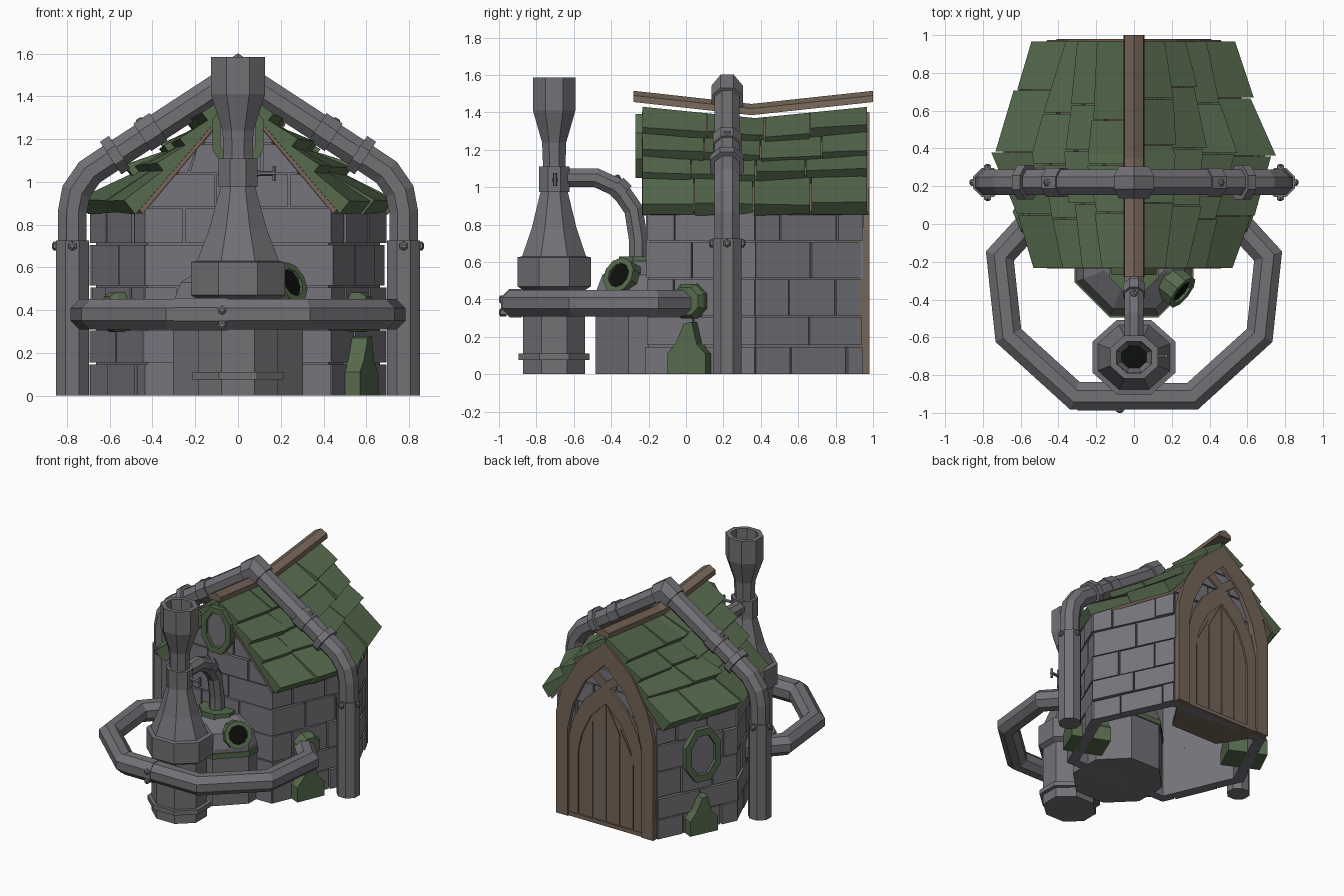
import bpy, bmesh, math, random
from mathutils import Vector as V, Matrix

if "Cube" in bpy.data.objects:
    bpy.data.objects.remove(bpy.data.objects["Cube"])
random.seed(4)

def material(name, c):
    m = bpy.data.materials.new(name)
    m.diffuse_color = (*c, 1)
    m.use_nodes = True
    m.node_tree.nodes["Principled BSDF"].inputs["Base Color"].default_value = m.diffuse_color
    return m
STONE = material("stone_grey", (.183, .179, .2))
METAL = material("metal_grey", (.168, .168, .183))
GREEN = material("moss_green", (.093, .144, .074))
WOOD = material("wood_brown", (.18, .13, .097))
DARK = material("hole_black", (.004, .005, .004))

def finish(name, bm, mat):
    bmesh.ops.recalc_face_normals(bm, faces=bm.faces)
    me = bpy.data.meshes.new(name)
    bm.to_mesh(me)
    me.materials.append(mat)
    bpy.context.collection.objects.link(bpy.data.objects.new(name, me))

def loft(bm, rings, closed=False, caps=True):
    """Skin consecutive rings of points."""
    rs = [[bm.verts.new(p) for p in r] for r in rings]
    n = len(rs[0])
    for i in range(len(rs) if closed else len(rs) - 1):
        a, b = rs[i], rs[(i + 1) % len(rs)]
        for k in range(n):
            bm.faces.new((a[k], a[(k + 1) % n], b[(k + 1) % n], b[k]))
    if caps and not closed:
        bm.faces.new(rs[0])
        bm.faces.new(rs[-1])

def frame(p, n):
    """Matrix at p: local x sideways, y up, z along n."""
    n = V(n).normalized()
    t = V((0, 0, 1)).cross(n)
    t = t.normalized() if t.length > 1e-4 else V((1, 0, 0))
    m = Matrix((t, n.cross(t), n)).transposed().to_4x4()
    m.translation = V(p)
    return m

def prism(name, pts, c0, c1, m, mat):
    bm = bmesh.new()
    loft(bm, [[m @ V((x, y, c)) for x, y in pts] for c in (c0, c1)])
    finish(name, bm, mat)

def band(name, outer, inner, c0, c1, m, mat, wrap=True):
    """Ring or arch with a rectangular section between two outlines."""
    bm = bmesh.new()
    loft(bm, [[m @ V((*o, c0)), m @ V((*o, c1)), m @ V((*i, c1)), m @ V((*i, c0))]
              for o, i in zip(outer, inner)], closed=wrap)
    finish(name, bm, mat)

def oval(rx, ry, n=8):
    return [(rx * math.cos(math.tau * (k + .5) / n), ry * math.sin(math.tau * (k + .5) / n)) for k in range(n)]

def lathe(name, prof, m, mat, n=8, closed=False):
    bm = bmesh.new()
    loft(bm, [[m @ V((x, y, z)) for x, y in oval(r, r, n)] for r, z in prof], closed)
    finish(name, bm, mat)

def pipe(name, path, r, nrm, mat=METAL):
    """Octagonal mitred sweep of a planar path with plane normal nrm."""
    bm, pts, nrm, rings = bmesh.new(), [V(p) for p in path], V(nrm), []
    for i, p in enumerate(pts):
        a = (p - pts[i - 1]).normalized() if i else (pts[1] - p).normalized()
        b = (pts[i + 1] - p).normalized() if i < len(pts) - 1 else a
        t = (a + b).normalized()
        side = nrm.cross(t) / max(.4, t.dot(a))
        rings.append([p + nrm * x * r + side * y * r for x, y in oval(1.04, 1.04)])
    loft(bm, rings)
    finish(name, bm, mat)

def bolt(p, n):
    lathe("bolt", [(.022, -.02), (.022, .012), (.01, .02)], frame(p, n), METAL, 6)

# ---- stone walls: hollow hexagonal shell, gable plates, and raised bricks
plan = [(-.43, -.2), (.43, -.2), (.675, .37), (.41, .93), (-.41, .93), (-.675, .37)]
band("wall_shell", [(x * .985, y) for x, y in plan], [(x * .9, .37 + (y - .37) * .9) for x, y in plan],
     0, .9, Matrix(), STONE)
back = frame((0, .92, 0), (0, 1, 0))
for c in (-1.115, -.05):
    prism("gable_plate", [(-.4, .8), (.4, .8), (.4, .9), (0, 1.36), (-.4, .9)], c, c + .05, back, STONE)
rows = [0, .15, .31, .51, .71, .88, 1.04, 1.18, 1.36]

def brick_wall(name, p0, p1, nrows, gable=False):
    bm, p0, p1 = bmesh.new(), V((*p0, 0)), V((*p1, 0))
    d = (p1 - p0).normalized()
    out, L = V((d.y, -d.x, 0)), (p1 - p0).length
    def lim(s, z):
        h = min(L / 2 + .006, .48 * (1.37 - z) / .5) if gable else L / 2 + .006
        return max(-h, min(h, s))
    for j in range(nrows):
        z0, z1 = rows[j] + .005 * (j > 0), rows[j + 1] - .005
        cuts = [-L / 2 - .01]
        s = cuts[0] + (.3 if j % 2 else .18) + random.uniform(-.04, .04)
        while s < L / 2 - .08:
            cuts.append(s)
            s += random.uniform(.24, .36)
        cuts.append(L / 2 + .01)
        for a, b in zip(cuts, cuts[1:]):
            if lim(b, z0) - lim(a, z0) < .03:
                continue
            o = random.uniform(.006, .02)
            quad = [(a + .005, z0), (b - .005, z0), (b - .005, z1), (a + .005, z1)]
            loft(bm, [[p0 + d * (L / 2 + lim(s, z)) + out * c + V((0, 0, z)) for s, z in quad] for c in (-.03, o)])
    finish(name, bm, STONE)
for i, nm in enumerate(["front", "right_front", "right_back", "back", "left_back", "left_front"]):
    brick_wall(nm + "_bricks", plan[i], plan[(i + 1) % 6], 8 if i in (0, 3) else 5, i in (0, 3))

# ---- roof: sagging ridge, sides bulging outward in the middle
def roof(u, y, side, lift):
    k = abs(y - .37) / .6
    zr, w = 1.36 + .06 * k, .71 - .22 * k
    x = u * w + lift * .62
    return V((side * max(x, 0), y, zr - (zr - .87) * u + lift * .78))
deck, tiles = bmesh.new(), bmesh.new()
steps = [0, .27, .48, .68, 1]
for side in (-1, 1):
    loft(deck, [[roof(u, y, side, l) for u, l in ((0, -.022), (.97, -.022), (.97, -.045), (0, -.045))]
                for y in (-.235, -.03, .17, .37, .57, .77, .975)])
    for r in range(4):
        y, end = -.235, .97
        while y < end - .02:
            y2 = y + random.uniform(.22, .36)
            if end - y2 < .14:
                y2 = end
            u0, u1 = max(0, steps[r] - .04), steps[r + 1] + random.uniform(-.015, .025) * (r < 3)
            t0, t1 = .012, random.uniform(.045, .075)
            j = random.uniform(-.012, .012)
            ys = [(y + .003, 1), (y2 - .003, -1)]
            if y < .33 and y2 > .41:
                ys.insert(1, (.37, 0))
            loft(tiles, [[roof(u0, yy, side, -.022), roof(u1 + s * j, yy, side, -.022),
                          roof(u1 + s * j, yy, side, t1 + s * j), roof(u0, yy, side, t0)] for yy, s in ys])
            y = y2
finish("roof_deck", deck, WOOD)
finish("roof_tiles", tiles, GREEN)
bm = bmesh.new()
loft(bm, [[V((x, y, z + h)) for x, h in ((-.055, -.045), (-.05, -.01), (0, .015), (.05, -.01), (.055, -.045))]
          for y, z in ((-.28, 1.5), (.35, 1.43), (1, 1.5))])
finish("ridge_board", bm, WOOD)

# ---- back facade: timber arch, door and gable bracing
def arch(w, h):
    half = [(w, 0), (w, h * .55), (w * .86, h * .7), (w * .55, h * .86)]
    return half + [(0, h)] + [(-x, z) for x, z in reversed(half)]
band("facade_arch", arch(.41, 1.40), arch(.31, 1.23), -.05, .06, back, WOOD, False)
band("door_frame", arch(.315, 1.08), arch(.235, .93), -.05, .045, back, WOOD, False)
prism("door_back", arch(.25, .95), -.05, .031, back, WOOD)
for x, h in ((-.17, .66), (-.057, .82), (.057, .82), (.17, .66)):
    k = .1 if x < 0 else -.1
    prism("door_plank", [(x - .053, 0), (x + .053, 0), (x + .053, h + k), (x - .053, h - k)], 0, .038, back, WOOD)
for s in (-1, 1):
    prism("gable_brace", [(s * -.05, 1.06), (s * .01, 1.03), (s * .18, 1.15), (s * .14, 1.2)], -.01, .045, back, WOOD)
prism("door_sill", [(-.2, .66), (.2, .66), (.4, .97), (-.4, .97)], 0, .03, Matrix(), WOOD)

# ---- green round windows, wall flanges and buttresses
def window(p, n, rx, rz):
    m = frame(p, n)
    band("window_ring", oval(rx, rz), oval(rx * .68, rz * .74), -.04, .05, m, GREEN)
    prism("window_pane", oval(rx * .72, rz * .78), -.03, .022, m, STONE)
window((0, -.22, 1.22), (0, -1, 0), .13, .185)
window((-.56, .63, .58), (-.9, .43, 0), .15, .215)
for p, n in (((.535, .035, 0), (.92, -.39, 0)), ((-.55, .64, 0), (-.9, .43, 0))):
    m = frame(p, n)
    prism("buttress", [(-.11, 0), (.11, 0), (.11, .11), (.06, .16), (.03, .28), (-.015, .27), (-.06, .17), (-.11, .11)],
          -.2, .085, m, GREEN)
for s in (-1, 1):
    lathe("pipe_flange", [(.1, -.03), (.1, .05), (.08, .08)], frame((s * .54, .03, .39), (s * .91, -.4, 0)), GREEN)

# ---- pipe arching over the roof
half = [(.775, 0), (.775, .86), (.757, .955), (.695, 1.045), (.575, 1.125)]
path = half + [(0, 1.5)] + [(-x, z) for x, z in reversed(half)]
pipe("roof_pipe", [(x, .22, z) for x, z in path], .07, (0, 1, 0))
pipe("roof_pipe_apex", [(x, .22, 1.5 - abs(x) * .66) for x in (-.06, 0, .06)], .088, (0, 1, 0))
for s in (-1, 1):
    pipe("roof_pipe_foot", [(s * .775, .22, 0), (s * .775, .22, .725)], .08, (0, 1, 0))
    for x, z, l, r in ((.575, 1.125, .025, .095), (.41, 1.233, .045, .08)):
        dx, dz = s * l * .835, l * .55
        pipe("roof_pipe_collar", [(s * x + dx, .22, z - dz), (s * x - dx, .22, z + dz)], r, (0, 1, 0))
    bolt((s * .365, .22, 1.3), (s * .55, 0, .83))
    bolt((s * .455, .22, 1.28), (s * .55, 0, .83))
    bolt((s * .85, .22, .7), (s, 0, 0))
    for t in (-1, 1):
        bolt((s * .775, .22 + t * .077, .7), (0, t, 0))

# ---- pipe looping round the front
half = [(.5, .06), (.71, -.17), (.665, -.59), (.31, -.912)]
pipe("front_pipe", [(x, y, .38) for x, y in half + [(-x, y) for x, y in reversed(half)]], .074, (0, 0, 1))
pipe("front_pipe_sleeve", [(-.3, -.912, .38), (-.05, -.912, .38)], .079, (0, 0, 1))
bolt((-.075, -.98, .40), (0, -1, 0))
bolt((-.075, -.98, .33), (0, -1, 0))

# ---- chimney boiler, open at the top
cm = Matrix.Translation((0, -.705, 0)) @ Matrix.Diagonal((1.12, 1, 1, 1))
lathe("chimney", [(.18, 0), (.18, .45), (.213, .47), (.213, .625), (.185, .63), (.13, .78), (.08, .97), (.065, 1.12),
                  (.07, 1.24), (.123, 1.41), (.123, 1.585), (.09, 1.585), (.085, 1.42), (.06, 1.36)], cm, METAL, 8)
prism("chimney_hole", oval(.068, .068), 1.362, 1.368, cm, DARK)
lathe("chimney_foot_ring", [(.205, .075), (.205, .11)], cm, METAL)
lathe("chimney_collar", [(.088, .975), (.088, 1.11)], cm, METAL)
lathe("valve_stem", [(.02, 0), (.012, .03), (.012, .1)], frame((.075, -.7, 1.04), (1, 0, 0)), METAL, 6)
lathe("valve_bar", [(.01, -.035), (.01, .035)], frame((.17, -.7, 1.04), (0, 0, 1)), METAL, 6)
pipe("elbow_pipe", [(0, -.66, 1.05), (0, -.48, 1.05), (0, -.36, .995), (0, -.28, .88), (0, -.255, .72), (0, -.255, .58)],
     .052, (1, 0, 0))
pipe("elbow_collar", [(0, -.375, 1.01), (0, -.33, .965)], .06, (1, 0, 0))
bolt((0, -.37, 1.045), (0, -.4, .9))

# ---- domed tank with porthole
tm = Matrix.Translation((0, -.18, 0))
lathe("tank", [(.33, 0), (.33, .43), (.29, .53), (.17, .605)], tm, METAL)
lathe("tank_band", [(.34, .36), (.34, .4)], tm, GREEN)
lathe("tank_cap", [(.14, .59), (.14, .63)], Matrix.Translation((0, -.23, 0)), GREEN)
pm = frame((.235, -.345, .52), (.75, -.6, .36))
band("porthole_ring", oval(.1, .1, 10), oval(.068, .068, 10), -.1, .03, pm, GREEN)
prism("porthole_hole", oval(.072, .072, 10), .008, .014, pm, DARK)
